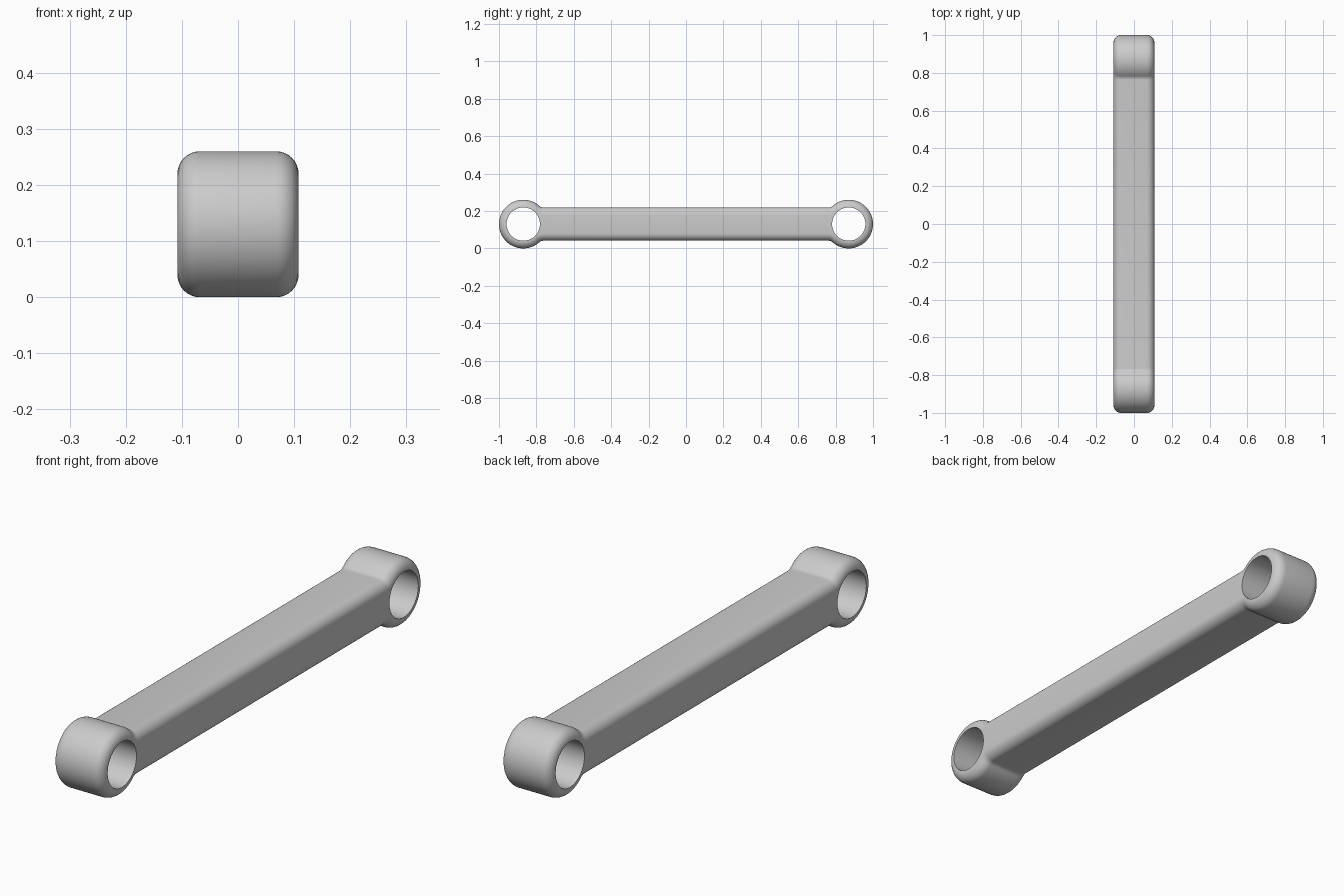
import bpy, bmesh
from math import sin, cos, pi, sqrt, atan2

cube = bpy.data.objects.get("Cube")
if cube:
    bpy.data.objects.remove(cube)

EYE_R, HOLE_R, EYE_Y, MID_Z = 0.13, 0.089, 0.87, 0.13
BAR_H, FILLET, HALF_W, ROUND = 0.089, 0.03, 0.108, 0.04


def arc(cy, cz, r, a0, a1, n):
    return [(cy + r * cos(a0 + (a1 - a0) * i / n), cz + r * sin(a0 + (a1 - a0) * i / n))
            for i in range(n + 1)]


def outline(inset):
    """Side outline of both eyes, fillets and bar, shrunk by the inset."""
    rise = BAR_H + FILLET
    run = sqrt((EYE_R + FILLET) ** 2 - rise ** 2)
    a = atan2(rise, run)
    # Quarter from the bar's upper edge to the tip of the eye at +y
    quarter = arc(EYE_Y - run, rise, FILLET + inset, -pi / 2, -a, 5)
    quarter += arc(EYE_Y, 0, EYE_R - inset, pi - a, 0, 28)[1:]
    half = quarter + [(y, -z) for y, z in quarter[-2::-1]]
    return half + [(-y, -z) for y, z in half]


bm = bmesh.new()


def loop(points, x):
    return [bm.verts.new((x, y, z + MID_Z)) for y, z in points]


def skin(a, b):
    n = len(a)
    for i in range(n):
        bm.faces.new((a[i], a[(i + 1) % n], b[(i + 1) % n], b[i]))


def edges_of(ring):
    return [bm.edges.get((ring[i - 1], ring[i])) for i in range(len(ring))]


# Outer wall with rounded edges
steps = [i * pi / 2 / 8 for i in range(9)]
section = [(HALF_W - ROUND * (1 - cos(t)), ROUND * (1 - sin(t))) for t in steps]
section = [(x, d) for x, d in section[::-1]]
section = [(HALF_W - ROUND + ROUND * sin(t), ROUND * (1 - cos(t))) for t in steps]
section = [(-x, d) for x, d in section[::-1]] + section
rings = [loop(outline(d), x) for x, d in section]
for a, b in zip(rings, rings[1:]):
    skin(a, b)

# Through holes in the eyes
caps = {0: edges_of(rings[0]), 1: edges_of(rings[-1])}
for side in (-1, 1):
    circle = arc(side * EYE_Y, 0, HOLE_R, 0, 2 * pi, 56)[:-1]
    left, right = loop(circle, -HALF_W), loop(circle, HALF_W)
    skin(left, right)
    caps[0] += edges_of(left)
    caps[1] += edges_of(right)

# Flat side faces around the holes
for edges in caps.values():
    bmesh.ops.triangle_fill(bm, edges=edges, use_beauty=True, use_dissolve=False)
bmesh.ops.recalc_face_normals(bm, faces=bm.faces)

mesh = bpy.data.meshes.new("link_arm")
bm.to_mesh(mesh)
bm.free()
arm = bpy.data.objects.new("link_arm", mesh)
bpy.context.collection.objects.link(arm)

# Plain grey finish
grey = bpy.data.materials.new("light_grey")
grey.use_nodes = True
colour = (0.6, 0.6, 0.6, 1)
grey.diffuse_color = colour
grey.node_tree.nodes["Principled BSDF"].inputs["Base Color"].default_value = colour
mesh.materials.append(grey)

bpy.context.view_layer.objects.active = arm
arm.select_set(True)
bpy.ops.object.shade_smooth_by_angle(angle=pi / 4)
